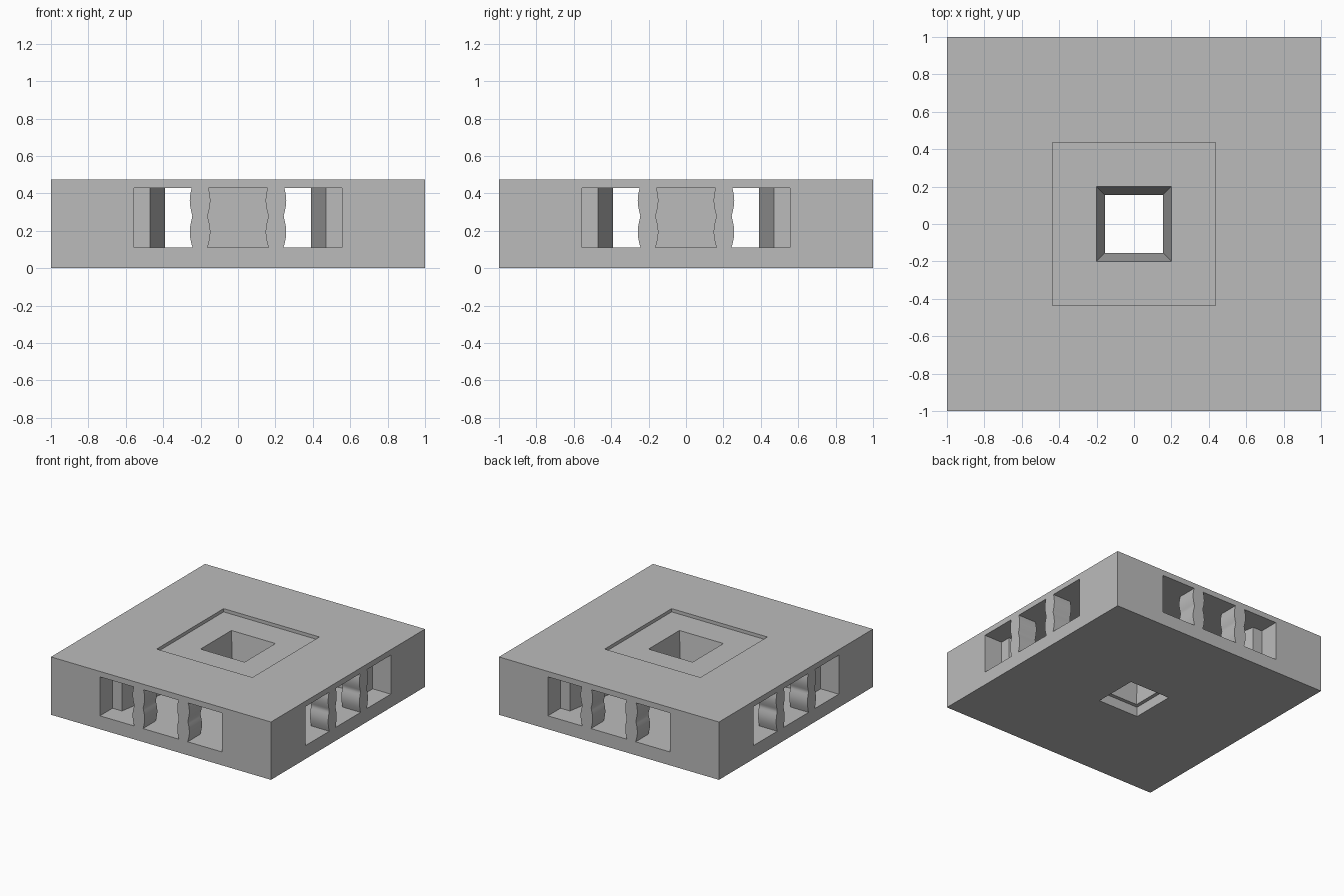
import bpy, bmesh, math

cube = bpy.data.objects.get("Cube")
if cube:
    bpy.data.objects.remove(cube)

HEIGHT, FLOOR, CEILING = 0.475, 0.11, 0.43
WALL = 0.836          # inner plane of the window walls
RECESS_Z = 0.448

grey = bpy.data.materials.new("plain grey")
grey.use_nodes = True
color = (0.5, 0.5, 0.5, 1)
grey.diffuse_color = color
grey.node_tree.nodes["Principled BSDF"].inputs["Base Color"].default_value = color


def loft(name, rings):
    """Closed solid skinned through rings of equal point count."""
    bm = bmesh.new()
    loops = [[bm.verts.new(p) for p in ring] for ring in rings]
    n = len(loops[0])
    bm.faces.new(loops[0])
    bm.faces.new(loops[-1])
    for a, b in zip(loops, loops[1:]):
        for i in range(n):
            j = (i + 1) % n
            bm.faces.new((a[i], a[j], b[j], b[i]))
    bmesh.ops.recalc_face_normals(bm, faces=bm.faces)
    mesh = bpy.data.meshes.new(name)
    bm.to_mesh(mesh)
    bm.free()
    mesh.materials.append(grey)
    obj = bpy.data.objects.new(name, mesh)
    bpy.context.collection.objects.link(obj)
    return obj


def square(half, z):
    return [(-half, -half, z), (half, -half, z), (half, half, z), (-half, half, z)]


def block(name, half, z0, z1):
    return loft(name, [square(half, z0), square(half, z1)])


def carve(obj, cutters):
    """Subtract cutters from the object and bake the result."""
    for cutter in cutters:
        cutter.hide_render = True
        mod = obj.modifiers.new("cut", 'BOOLEAN')
        mod.operation, mod.solver, mod.object = 'DIFFERENCE', 'EXACT', cutter
    bpy.context.view_layer.update()
    graph = bpy.context.evaluated_depsgraph_get()
    mesh = bpy.data.meshes.new_from_object(obj.evaluated_get(graph))
    obj.modifiers.clear()
    obj.data = mesh
    for cutter in cutters:
        bpy.data.objects.remove(cutter)


# Cross-shaped inner chamber, one corner turned four times
corner = [(0.555, -1.1), (0.555, -WALL), (0.47, -WALL), (0.39, -0.39),
          (WALL, -0.47), (WALL, -0.555), (1.1, -0.555)]
plan = []
for k in range(4):
    c, s = round(math.cos(k * math.pi / 2)), round(math.sin(k * math.pi / 2))
    plan += [(x * c - y * s, x * s + y * c) for x, y in corner]
chamber = loft("chamber_cutter", [[(x, y, z) for x, y in plan]
                                  for z in (FLOOR, CEILING)])
carve(chamber, [block("core_cutter", 0.235, 0, 0.6)])

# Tapered shaft with a wider mouth underneath, and the shallow top recess
shaft = loft("shaft_cutter", [square(h, z) for h, z in (
    (0.185, -0.1), (0.185, 0.08), (0.155, 0.08), (0.2, RECESS_Z), (0.206, 0.5))])
recess = block("recess_cutter", 0.435, RECESS_Z, 0.6)

body = block("slab_body", 1, 0, HEIGHT)
carve(body, [chamber, recess, shaft])

# Double-bulged window pillars, two on each side
STEPS = 24
heights = [FLOOR + (CEILING - FLOOR) * i / STEPS for i in range(STEPS + 1)]


def half_width(z):
    return 0.04 + 0.015 * abs(math.sin(math.pi * (z - FLOOR) / 0.168))


outline = [(half_width(z), z) for z in heights]
outline += [(-w, z) for w, z in reversed(outline)]
sides = ("front", "left", "back", "right")
for k, side in enumerate(sides):
    for x0 in (-0.203, 0.203):
        pillar = loft(f"{side}_pillar", [[(x0 + x, y, z) for x, z in outline]
                                         for y in (-1, -WALL)])
        pillar.rotation_euler.z = k * math.pi / 2
        bpy.ops.object.select_all(action='DESELECT')
        pillar.select_set(True)
        bpy.context.view_layer.objects.active = pillar
        bpy.ops.object.shade_smooth_by_angle(angle=math.radians(25))
